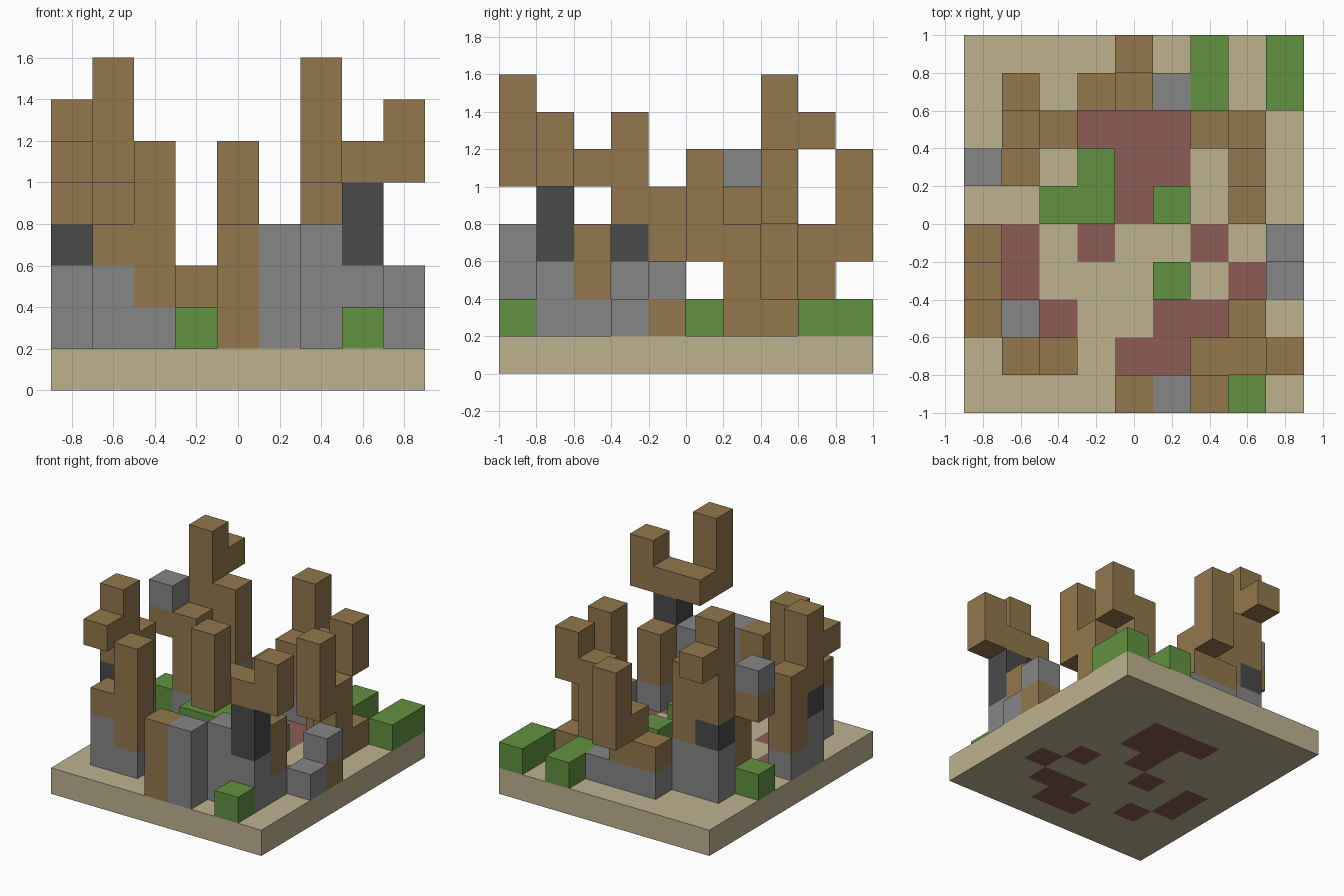
import bpy
import bmesh
from mathutils import Vector

if "Cube" in bpy.data.objects:
    bpy.data.objects.remove(bpy.data.objects["Cube"], do_unlink=True)

UNIT = 0.2
COLS, ROWS = 9, 10
# Neighbour directions: left, right, front, back
MOVES = {"L": Vector((1, 0)), "R": Vector((-1, 0)),
         "F": Vector((0, -1)), "B": Vector((0, 1))}


def make_material(name, *srgb):
    rgb = [((c / 255 + 0.055) / 1.055) ** 2.4 for c in srgb]
    mat = bpy.data.materials.new(name)
    mat.use_nodes = True
    mat.diffuse_color = (*rgb, 1)
    for node in mat.node_tree.nodes:
        if node.type == 'BSDF_PRINCIPLED':
            node.inputs["Base Color"].default_value = (*rgb, 1)
            node.inputs["Roughness"].default_value = 0.9
    return mat


MATERIALS = {
    "sand": make_material("sand", 190, 178, 143),
    "clay": make_material("red clay", 139, 92, 84),
    "wood": make_material("brown wood", 146, 119, 77),
    "stone": make_material("grey stone", 134, 134, 134),
    "coal": make_material("dark stone", 74, 74, 74),
    "leaf": make_material("green leaf", 97, 145, 65),
}

parts = {}


class Part:
    """A named group of blocks placed around an anchor cell."""

    def __init__(self, name, col, row):
        self.anchor = Vector((col, row))
        self.blocks = parts.setdefault(name, {})

    def stack(self, steps="", base=1, **layers):
        """Pile coloured layers upwards on the cell reached by the steps."""
        cell = self.anchor + sum((MOVES[s] for s in steps), Vector((0, 0)))
        for colour, count in layers.items():
            for level in range(base, base + count):
                self.blocks[int(cell.x), int(cell.y), level] = colour
            base += count

    def walk(self, steps="", **layers):
        """Repeat one stack on every cell along a path."""
        for end in range(len(steps) + 1):
            self.stack(steps[:end], **layers)


# Ground slab with clay patches
ground = Part("ground_slab", 0, 0)
for strip in range(ROWS):
    ground.walk("B" * strip + "L" * (COLS - 1), base=0, sand=1)
for col, row, path in ((3, 7, "LLFRF"), (4, 1, "LBL"), (1, 3, "B"), (3, 4, ""),
                       (6, 4, ""), (7, 3, ""), (2, 2, "")):
    Part("ground_slab", col, row).walk(path, base=0, clay=1)

# Bushes
for col, row, path in ((2, 5, "LB"), (6, 8, "B"), (8, 8, "B"), (7, 0, ""),
                       (5, 3, ""), (5, 5, ""), (0, 6, "")):
    Part("bushes", col, row).walk(path, leaf=1)

# Tree at the left front, with a wide crossbar
tree = Part("left_front_tree", 7, 1)
tree.stack(stone=2, coal=2, wood=1)
tree.stack("R", stone=3)
tree.stack("R", base=5, wood=1)
tree.stack("RF", base=5, wood=3)
tree.stack("L", base=5, wood=2)
tree.stack("B", stone=1, wood=2)

# Twin posts at the front edge
posts = Part("front_posts", 4, 0)
posts.stack(wood=3)
posts.stack("L", stone=3)

# Stump at the right front
stump = Part("right_front_stump", 1, 1)
stump.stack(stone=2, wood=1)
stump.stack("B", stone=2)
stump.stack("L", stone=1, wood=4)

# Tree on the right side
tree = Part("right_side_tree", 0, 3)
tree.stack(stone=2, coal=1, wood=3)
tree.stack("F", base=5, wood=1)
tree.stack("B", stone=1, wood=3)

# Tallest tree at the right back
tree = Part("right_back_tree", 1, 7)
tree.stack(stone=2, coal=1, wood=4)
tree.stack("B", base=6, wood=1)
tree.stack("L", stone=2, wood=3)
tree.stack("F", stone=1, wood=3)
tree.stack("FR", base=4, wood=1, stone=1)

# Tree at the back edge
tree = Part("back_tree", 4, 8)
tree.stack(stone=1, wood=2)
tree.stack("R", stone=1, wood=1)
tree.stack("L", stone=1)
tree.stack("B", base=3, wood=3)

# Tree at the left back
tree = Part("left_back_tree", 7, 6)
tree.stack(wood=3)
tree.stack("F", base=3, wood=3)
tree.stack("B", wood=1)
tree.stack("B", base=4, wood=2)
tree.stack("BR", wood=4)

# Low rubble on the left side
rubble = Part("left_side_rubble", 8, 3)
rubble.stack(stone=1)
rubble.stack("B", wood=1, stone=1)

solid = set().union(*parts.values())
SIDES = [Vector(sign if a == axis else 0 for a in range(3))
         for axis in range(3) for sign in (-1, 1)]


def build_part(name, blocks):
    bm = bmesh.new()
    colours = sorted(set(blocks.values()))
    for pos, colour in blocks.items():
        centre = Vector(pos) + Vector((0.5, 0.5, 0.5))
        for n in SIDES:
            # Only outer faces are needed
            if tuple(int(c) for c in Vector(pos) + n) in solid:
                continue
            u = n.yzx
            v = n.cross(u)
            ring = [centre + (n + d) / 2 for d in (-u - v, u - v, u + v, v - u)]
            face = bm.faces.new([bm.verts.new(
                (p - Vector((COLS / 2, ROWS / 2, 0))) * UNIT) for p in ring])
            face.material_index = colours.index(colour)
    bmesh.ops.remove_doubles(bm, verts=bm.verts, dist=0.001)
    # Join flat neighbours of one colour
    if name != "ground_slab":
        bmesh.ops.dissolve_limit(bm, angle_limit=0.01, verts=bm.verts,
                                 edges=bm.edges, delimit={'MATERIAL'})
    mesh = bpy.data.meshes.new(name)
    bm.to_mesh(mesh)
    bm.free()
    for colour in colours:
        mesh.materials.append(MATERIALS[colour])
    bpy.context.collection.objects.link(bpy.data.objects.new(name, mesh))


for part_name, part_blocks in parts.items():
    build_part(part_name, part_blocks)
